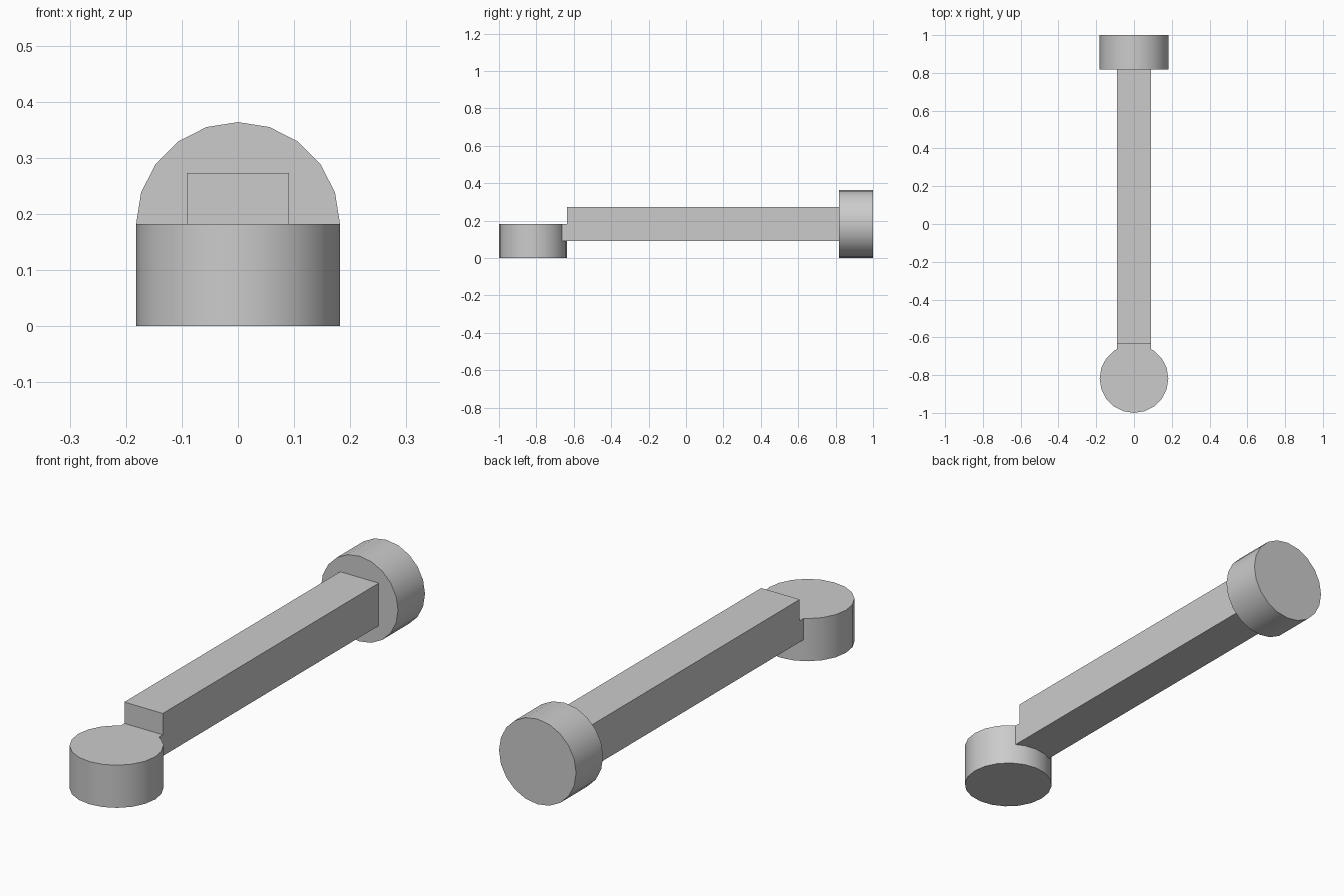
import bpy, bmesh, math
from mathutils import Matrix

cube = bpy.data.objects.get("Cube")
if cube:
    bpy.data.objects.remove(cube, do_unlink=True)

R = 2 / 11          # end disc radius and depth
HALF = R / 2        # half thickness of the beam
MID = 1 - R         # distance of the disc faces and pivots

grey = bpy.data.materials.new("plain_grey")
grey.use_nodes = True
GREY = (0.6, 0.6, 0.6, 1)
grey.diffuse_color = GREY
grey.node_tree.nodes["Principled BSDF"].inputs["Base Color"].default_value = GREY


def add_object(name, bm):
    bmesh.ops.recalc_face_normals(bm, faces=bm.faces)
    mesh = bpy.data.meshes.new(name)
    bm.to_mesh(mesh)
    bm.free()
    mesh.materials.append(grey)
    obj = bpy.data.objects.new(name, mesh)
    bpy.context.collection.objects.link(obj)
    return obj


def disc(name, location, tilt):
    bm = bmesh.new()
    matrix = Matrix.Translation(location) @ Matrix.Rotation(tilt, 4, "X")
    bmesh.ops.create_cone(bm, cap_ends=True, segments=20, radius1=R,
                          radius2=R, depth=R, matrix=matrix)
    obj = add_object(name, bm)
    bpy.ops.object.select_all(action="DESELECT")
    obj.select_set(True)
    bpy.context.view_layer.objects.active = obj
    bpy.ops.object.shade_smooth_by_angle(angle=math.radians(30))


# Flat disc at the front, upright disc at the back
disc("front_disc", (0, -MID, HALF), 0)
disc("back_disc", (0, 1 - HALF, R), math.pi / 2)

# Square beam, its lower half running on into the front disc
step = -MID + R
tongue = -MID + 0.83 * R
profile = [(MID, HALF), (MID, R + HALF), (step, R + HALF),
           (step, R), (tongue, R), (tongue, HALF)]
bm = bmesh.new()
side = bm.faces.new([bm.verts.new((-HALF, y, z)) for y, z in profile])
ext = bmesh.ops.extrude_face_region(bm, geom=[side])
moved = [v for v in ext["geom"] if isinstance(v, bmesh.types.BMVert)]
bmesh.ops.translate(bm, verts=moved, vec=(2 * HALF, 0, 0))
add_object("beam", bm)
